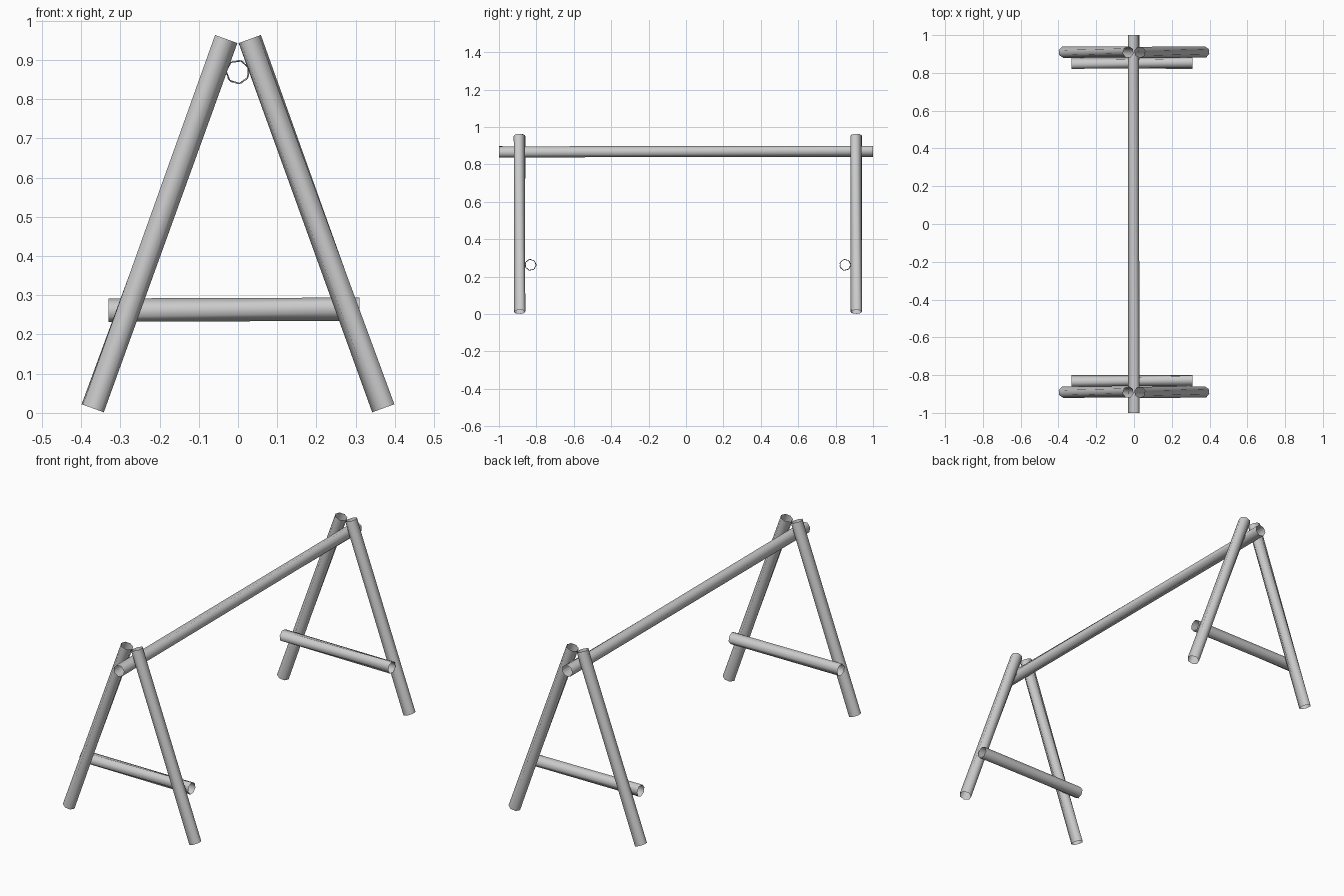
import bpy, math
from mathutils import Vector

if "Cube" in bpy.data.objects:
    bpy.data.objects.remove(bpy.data.objects["Cube"])

SIDES = 7
R = 0.031


def pole(name, a, b, phase=0.0, twist=0.35):
    """Open-ended, slightly twisted low-sided pole from a to b."""
    a, b = Vector(a), Vector(b)
    d = (b - a).normalized()
    u = d.cross(Vector((0, 0, 1))).normalized()
    v = u.cross(d)
    verts = []
    for p, turn in ((a, phase), (b, phase + twist)):
        for i in range(SIDES):
            t = turn + i * math.tau / SIDES
            verts.append(p + R * (u * math.cos(t) + v * math.sin(t)))
    faces = [(i, (i + 1) % SIDES, SIDES + (i + 1) % SIDES, SIDES + i)
             for i in range(SIDES)]
    me = bpy.data.meshes.new(name)
    me.from_pydata(verts, [], faces)
    me.shade_smooth()
    ob = bpy.data.objects.new(name, me)
    bpy.context.collection.objects.link(ob)
    return ob


# Long top rail
pole("top_rail", (-0.001, -1, 0.869), (-0.001, 1, 0.869), 0.2)

# A-frame at each end: two legs and an inner cross brace
for end, s in (("front", -1), ("back", 1)):
    y = 0.01 + s * 0.90
    for side, m in (("left", -1), ("right", 1)):
        pole(f"{end}_{side}_leg", (m * 0.371, y, 0.012), (m * 0.03, y, 0.953), 0.1)
    yb = 0.01 + s * 0.841
    pole(f"{end}_brace", (-0.33, yb, 0.263), (0.31, yb, 0.263), 0.3)
